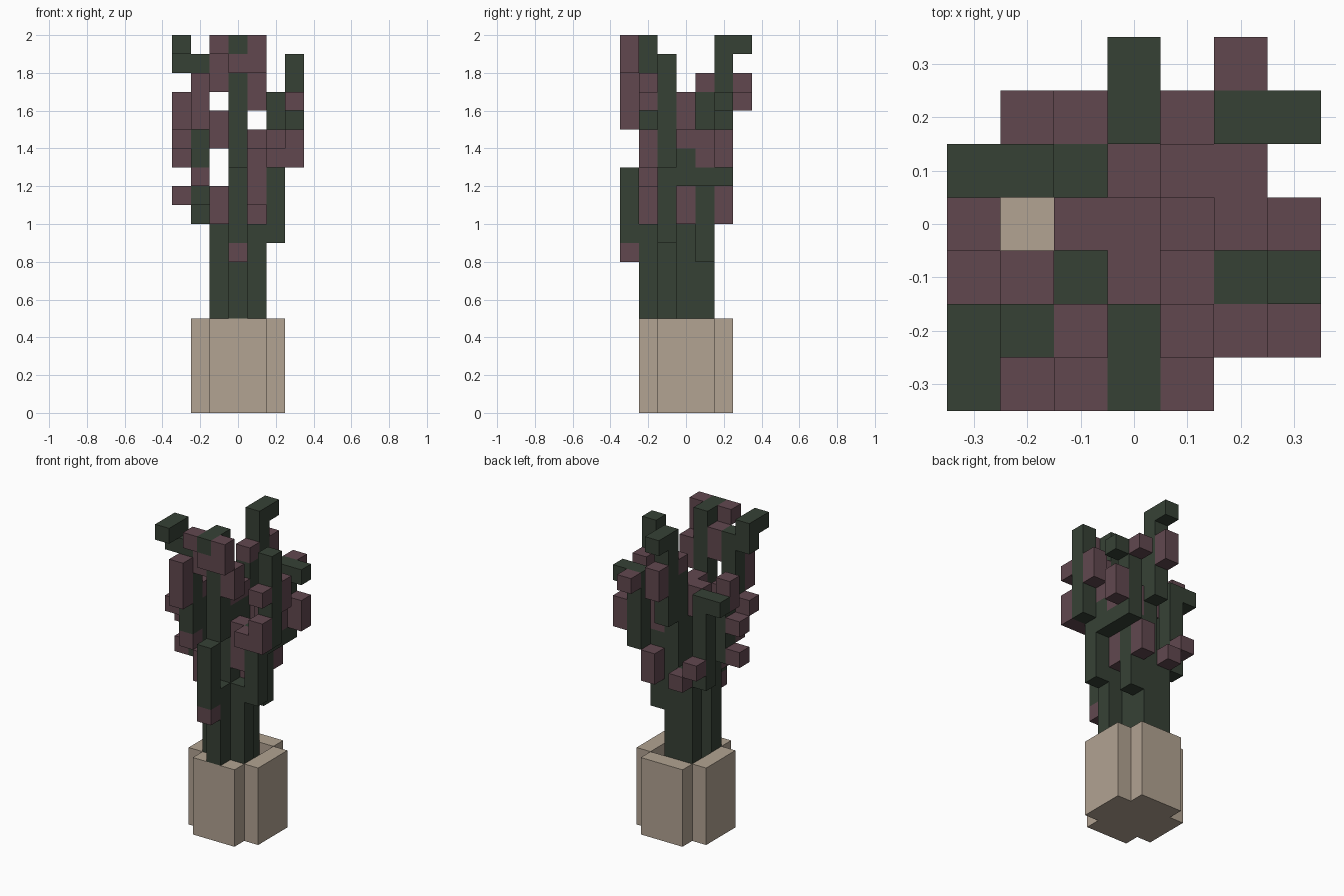
import bpy, bmesh
from mathutils import Matrix, Vector

if "Cube" in bpy.data.objects:
    bpy.data.objects.remove(bpy.data.objects["Cube"], do_unlink=True)

U = 0.1  # edge of one block


def material(name, rgb):
    m = bpy.data.materials.new(name)
    m.use_nodes = True
    m.diffuse_color = (*rgb, 1)
    bsdf = next(n for n in m.node_tree.nodes if n.type == 'BSDF_PRINCIPLED')
    bsdf.inputs["Base Color"].default_value = (*rgb, 1)
    bsdf.inputs["Roughness"].default_value = 0.9
    return m


GREEN = material("dark_green", (0.037, 0.053, 0.036))
PURPLE = material("dusky_purple", (0.120, 0.064, 0.078))
TAN = material("clay_tan", (0.445, 0.366, 0.287))


def blocks(name, mat, runs):
    """Vertical runs of blocks (x, y, first layer, last layer), only outer faces kept."""
    cells = {(x, y, z) for x, y, a, b in runs for z in range(a, b + 1)}
    bm = bmesh.new()
    for c in cells:
        centre = Vector((c[0], c[1], c[2] + 0.5))
        cube = bmesh.ops.create_cube(bm, size=U, matrix=Matrix.Translation(centre * U))
        faces = {f for v in cube["verts"] for f in v.link_faces}
        hidden = []
        for f in faces:
            f.normal_update()
            n = tuple(c[i] + round(f.normal[i]) for i in range(3))
            if n in cells:
                hidden.append(f)
        bmesh.ops.delete(bm, geom=hidden, context='FACES')
    bmesh.ops.remove_doubles(bm, verts=bm.verts, dist=0.001)
    bmesh.ops.dissolve_limit(bm, angle_limit=0.01, verts=bm.verts, edges=bm.edges)
    me = bpy.data.meshes.new(name)
    bm.to_mesh(me)
    bm.free()
    me.materials.append(mat)
    ob = bpy.data.objects.new(name, me)
    bpy.context.collection.objects.link(ob)
    return ob


# Pot: square with notched corners, shallow recess in the middle
pot = []
for x in range(-2, 3):
    for y in range(-2, 3):
        if abs(x) == 2 and abs(y) == 2:
            continue
        pot.append((x, y, 0, 4 if max(abs(x), abs(y)) == 2 else 3))
blocks("pot", TAN, pot)

# Stems and branches
blocks("centre_stem", GREEN, [(0, 0, 4, 14), (0, -1, 4, 14), (0, 1, 4, 16)])
blocks("front_stem", GREEN, [(0, -2, 5, 9), (0, -3, 9, 12)])
blocks("front_upper_branch", GREEN, [(0, -2, 13, 19), (0, -3, 19, 19)])
blocks("back_upper_branch", GREEN, [(0, 2, 14, 19), (0, 3, 19, 19)])
blocks("front_left_branch", GREEN,
       [(1, -1, 4, 9), (2, -1, 9, 13), (3, -1, 13, 18), (2, 0, 12, 13)])
blocks("back_left_branch", GREEN,
       [(1, 1, 8, 12), (2, 1, 12, 12), (2, 2, 12, 16), (3, 2, 16, 16)])
blocks("front_right_branch", GREEN,
       [(-1, -1, 4, 11), (-2, -1, 11, 14), (-2, -2, 13, 18),
        (-3, -2, 18, 19), (-3, -3, 19, 19)])
blocks("back_right_branch", GREEN,
       [(-1, 1, 4, 10), (-2, 1, 10, 15), (-3, 1, 15, 15)])

# Flower clusters
blocks("front_flowers", PURPLE,
       [(0, -3, 8, 8), (0, -3, 18, 18), (1, -3, 18, 19), (-1, -3, 19, 19),
        (-1, -2, 17, 18), (1, -2, 16, 17), (-1, -2, 10, 11)])
blocks("centre_flowers", PURPLE,
       [(0, 0, 15, 15), (0, -1, 15, 15), (0, 1, 17, 17), (-1, 0, 14, 15)])
blocks("front_left_flowers", PURPLE,
       [(3, -2, 16, 16), (3, -2, 13, 14), (2, -2, 13, 13), (1, -1, 11, 13),
        (1, 0, 10, 11), (2, 0, 14, 14), (3, 0, 15, 16)])
blocks("back_left_flowers", PURPLE,
       [(3, 2, 13, 14), (2, 3, 16, 16), (2, 1, 13, 14), (1, 1, 13, 14), (1, 2, 10, 11)])
blocks("back_flowers", PURPLE,
       [(0, 3, 16, 17), (-1, 2, 10, 10), (-2, 2, 11, 11)])
blocks("right_flowers", PURPLE,
       [(-2, -3, 15, 17), (-3, 0, 15, 16), (-3, -2, 14, 14), (-3, -1, 13, 13),
        (-3, -1, 11, 11), (-2, -2, 12, 12), (-2, -1, 15, 15)])
